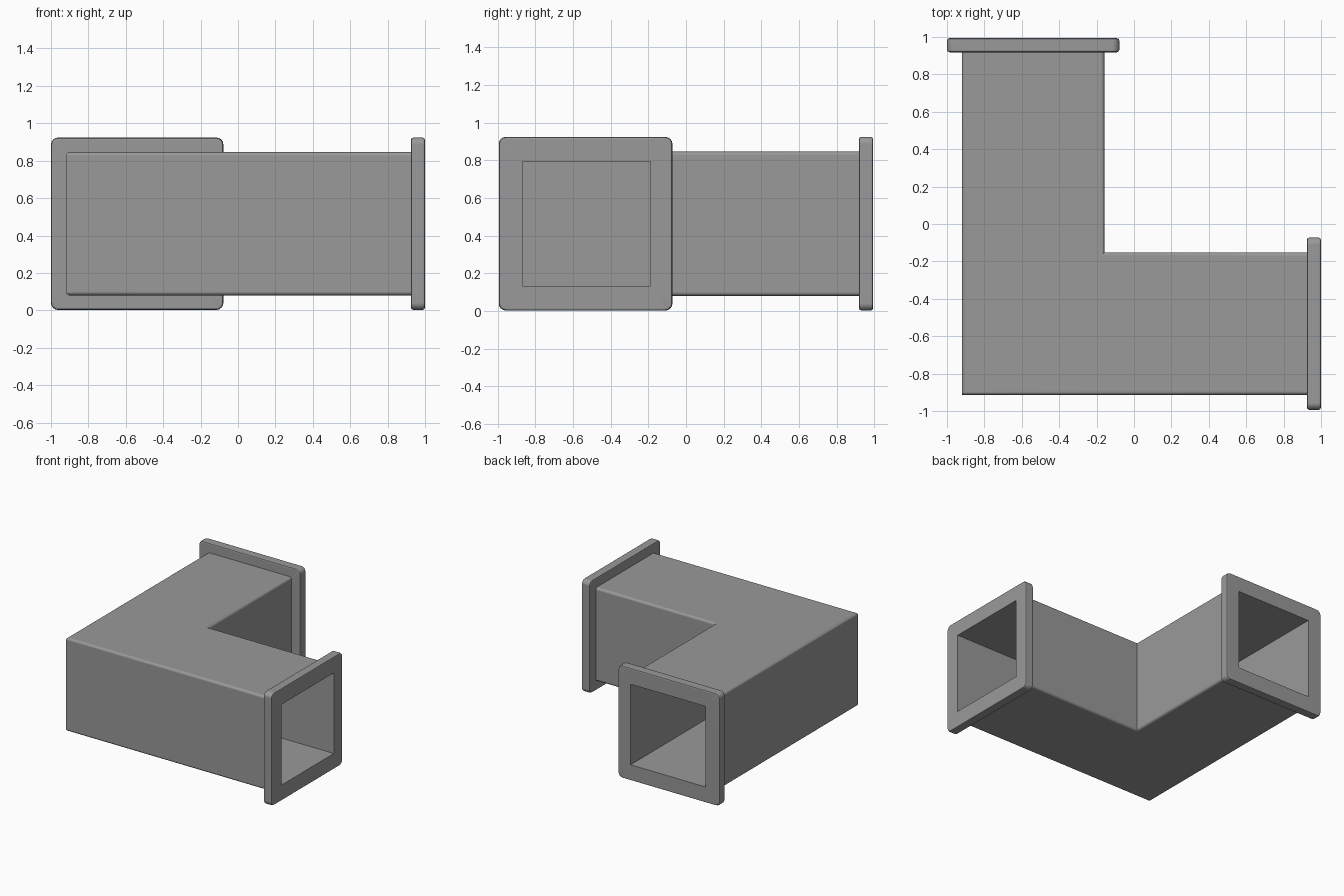
import bpy, bmesh
from math import sin, cos, pi

if "Cube" in bpy.data.objects:
    bpy.data.objects.remove(bpy.data.objects["Cube"])

CX, CY, CZ = -0.539, -0.533, 0.463   # centre lines of the two arms
T = 0.076                            # flange thickness
XE, YE = 1.0, 0.994                  # outer faces of the flanges
INNER = (0.34, 0.33)                 # half size of the opening

grey = bpy.data.materials.new("dark_grey")
grey.diffuse_color = (0.32, 0.32, 0.32, 1)
grey.use_nodes = True
grey.node_tree.nodes["Principled BSDF"].inputs["Base Color"].default_value = grey.diffuse_color


def rounded_rect(hu, hv, r, n=4):
    """Rounded rectangle as (u, v) points."""
    pts = []
    for k, (su, sv) in enumerate(((1, 1), (-1, 1), (-1, -1), (1, -1))):
        for i in range(n + 1):
            a = pi / 2 * (k + i / n)
            pts.append((su * (hu - r) + r * cos(a), sv * (hv - r) + r * sin(a)))
    return pts


def station(profile, x, y, ux, uy):
    """Place a profile upright at (x, y), its u axis along (ux, uy)."""
    return [(x + u * ux, y + u * uy, CZ + v) for u, v in profile]


def loft(name, loops):
    """Skin a closed sequence of loops into one object."""
    bm = bmesh.new()
    rings = [[bm.verts.new(p) for p in lp] for lp in loops]
    for a, b in zip(rings, rings[1:] + rings[:1]):
        for i in range(len(a)):
            j = (i + 1) % len(a)
            bm.faces.new((a[i], a[j], b[j], b[i]))
    bmesh.ops.remove_doubles(bm, verts=bm.verts, dist=1e-5)
    bmesh.ops.recalc_face_normals(bm, faces=bm.faces)
    me = bpy.data.meshes.new(name)
    bm.to_mesh(me)
    bm.free()
    me.materials.append(grey)
    ob = bpy.data.objects.new(name, me)
    bpy.context.collection.objects.link(ob)
    bpy.ops.object.select_all(action='DESELECT')
    ob.select_set(True)
    bpy.context.view_layer.objects.active = ob
    bpy.ops.object.shade_smooth_by_angle(angle=0.6)
    # Keep the large faces flat in shading, only the edges soft
    mod = ob.modifiers.new("flat_faces", 'WEIGHTED_NORMAL')
    mod.keep_sharp = True
    mod.weight = 100


# Mitred elbow duct: outer skin one way, inner skin back, closed at both ends
path = [(XE - T, CY, 0, -1), (CX, CY, -1, -1), (CX, YE - T, -1, 0)]
outer = rounded_rect(0.381, 0.383, 0.02)
inner = [(u - 0.005, v) for u, v in rounded_rect(*INNER, 0)]
loft("elbow_duct", [station(outer, *p) for p in path]
     + [station(inner, *p) for p in reversed(path)])

# Flange frames with softened outer edges
B, H = 0.014, 0.461
steps = [(0, B), (B * 0.3, B * 0.3), (B, 0), (T - B, 0), (T - B * 0.3, B * 0.3), (T, B)]


def flange(name, x, y, dx, dy):
    def at(prof, t):
        return station(prof, x + dx * t, y + dy * t, -dy, -dx)
    # A flat border next to the rounding keeps the face shading even
    loops = [at(rounded_rect(H - s, H - s, 0.038 - s), t) for t, s in steps]
    loops += [at(inner, T), at(inner, 0)]
    loft(name, loops)


flange("right_flange", XE - T, CY, 1, 0)
flange("back_flange", CX, YE - T, 0, 1)
